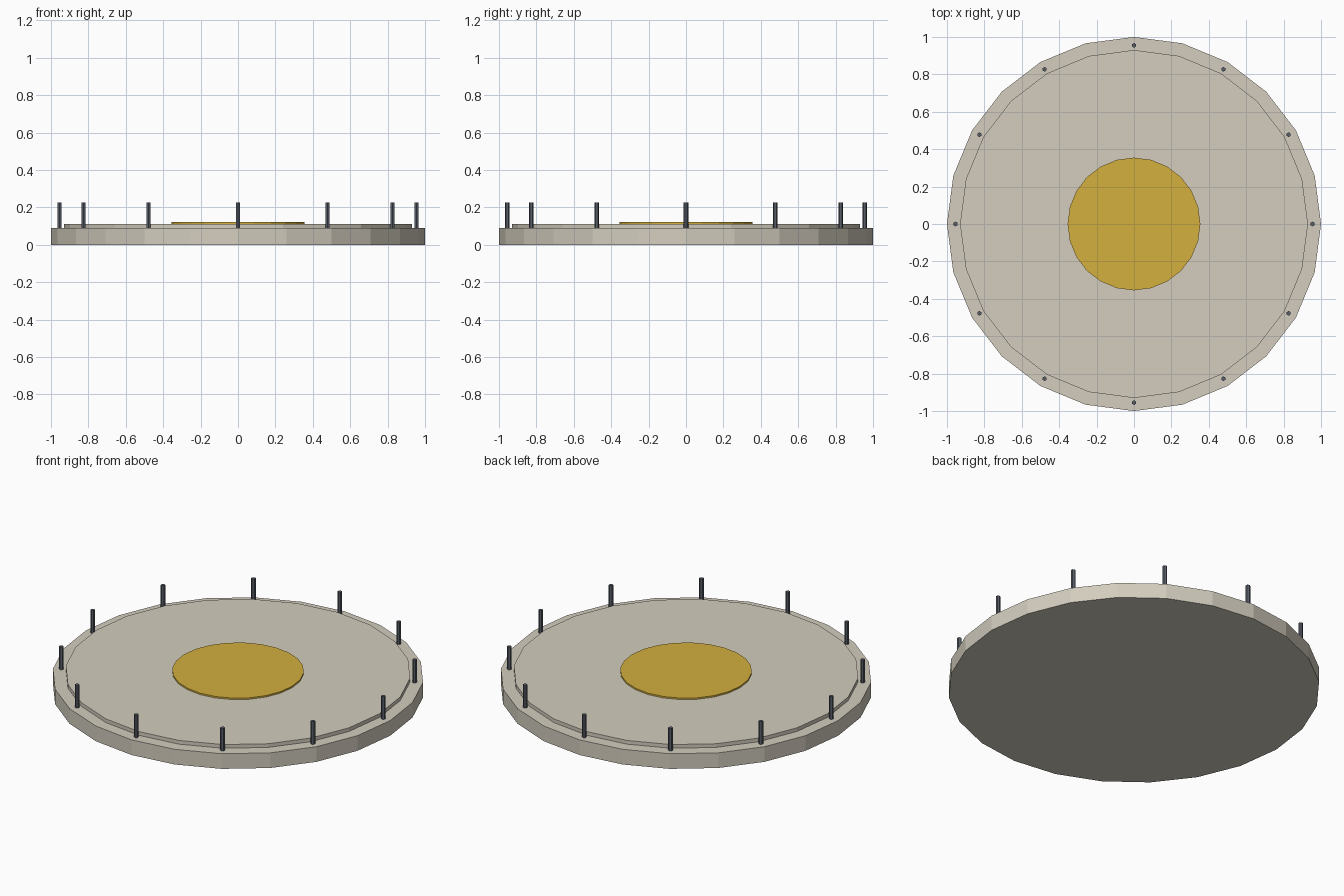
import bpy
import math

if "Cube" in bpy.data.objects:
    bpy.data.objects.remove(bpy.data.objects["Cube"])


def linear(c):
    c /= 255
    return c / 12.92 if c <= 0.04045 else ((c + 0.055) / 1.055) ** 2.4


def material(name, r, g, b):
    colour = (linear(r), linear(g), linear(b), 1)
    mat = bpy.data.materials.new(name)
    mat.use_nodes = True
    mat.diffuse_color = colour
    mat.node_tree.nodes["Principled BSDF"].inputs["Base Color"].default_value = colour
    return mat


def disc(name, radius, bottom, top, sides, mat, x=0, y=0):
    bpy.ops.mesh.primitive_cylinder_add(
        vertices=sides, radius=radius, depth=top - bottom,
        location=(x, y, (bottom + top) / 2))
    obj = bpy.context.object
    obj.name = name
    obj.data.materials.append(mat)
    return obj


stone = material("pale stone", 211, 205, 190)
gold = material("gold", 212, 175, 62)
steel = material("dark steel", 88, 93, 104)

# Stepped round platform with a gold centre
disc("platform_base", 1.0, 0, 0.09, 24, stone)
disc("platform_deck", 0.93, 0.09, 0.112, 24, stone)
disc("centre_inlay", 0.355, 0.112, 0.121, 24, gold)

# Ring of posts standing on the rim
POSTS = 12
for i in range(POSTS):
    angle = math.tau * i / POSTS
    disc(f"rim_post_{i + 1}", 0.0125, 0.09, 0.225, 6, steel,
         0.955 * math.cos(angle), 0.955 * math.sin(angle))
